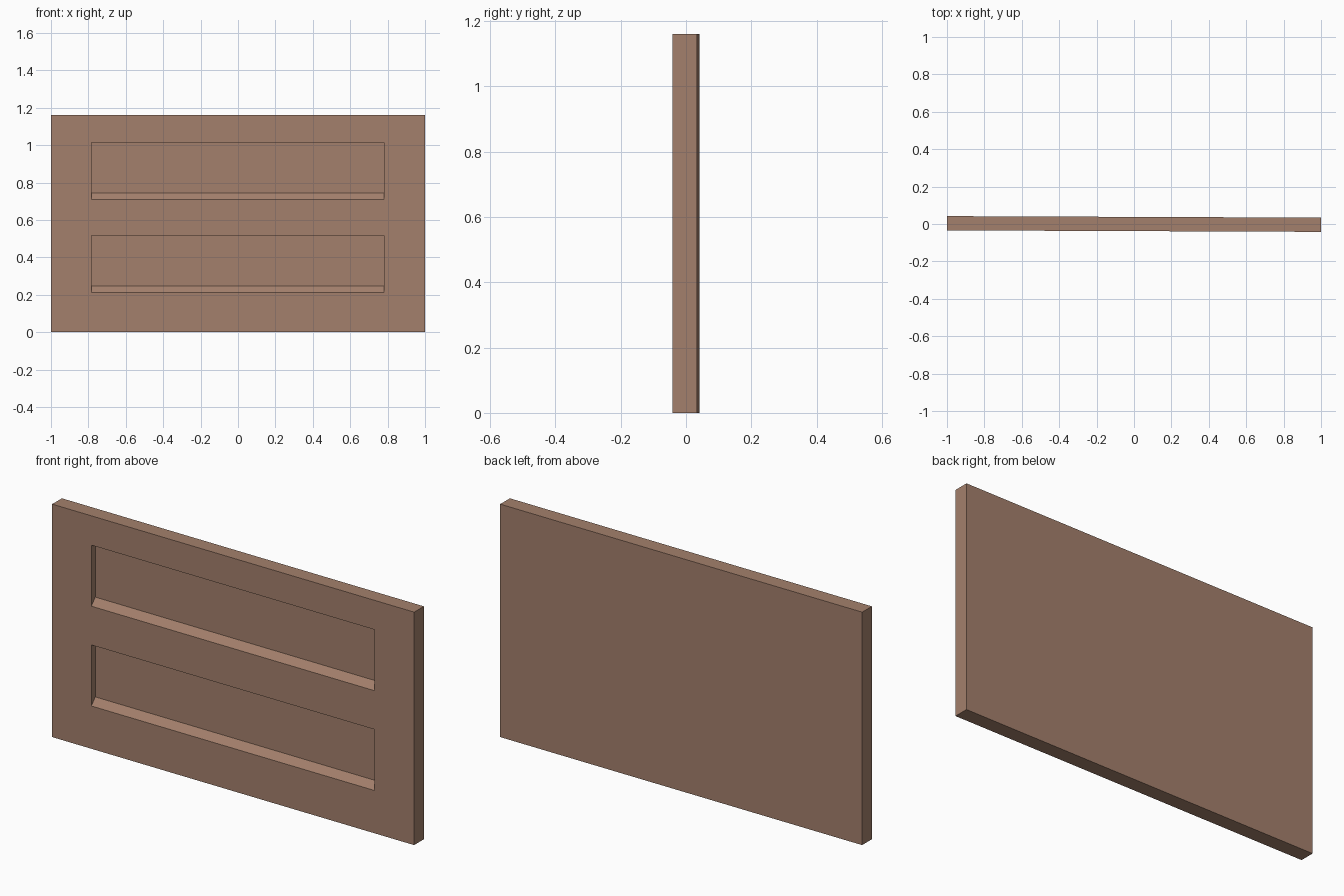
import bpy, bmesh

if "Cube" in bpy.data.objects:
    bpy.data.objects.remove(bpy.data.objects["Cube"])

W, H, T = 1.0, 1.16, 0.038          # half width, height, half thickness
DEPTH, SILL = 0.03, 0.034           # recess depth, rise of sloped sill
XS = [-W, -0.783, 0.781, W]
ZS = [0.0, 0.213, 0.517, 0.71, 1.014, H]

wood = bpy.data.materials.new("brown_wood")
wood.diffuse_color = (0.37, 0.216, 0.15, 1)
wood.use_nodes = True
wood.node_tree.nodes["Principled BSDF"].inputs["Base Color"].default_value = wood.diffuse_color

bm = bmesh.new()


def quad(*pts):
    bm.faces.new([bm.verts.new(p) for p in pts])


# front face as a grid, with two cells sunk into recesses
for i in range(3):
    for j in range(5):
        x0, x1, z0, z1 = XS[i], XS[i + 1], ZS[j], ZS[j + 1]
        front = [(x0, -T, z0), (x1, -T, z0), (x1, -T, z1), (x0, -T, z1)]
        if i == 1 and j in (1, 3):
            y, zs = -T + DEPTH, z0 + SILL
            inner = [(x0, y, zs), (x1, y, zs), (x1, y, z1), (x0, y, z1)]
            quad(*inner)
            for k in range(4):
                n = (k + 1) % 4
                quad(front[k], front[n], inner[n], inner[k])
        else:
            quad(*front)

# edges of the board, split to match the front grid
for x in (-W, W):
    for a, b in zip(ZS, ZS[1:]):
        quad((x, -T, a), (x, T, a), (x, T, b), (x, -T, b))
for z in (0, H):
    for a, b in zip(XS, XS[1:]):
        quad((a, -T, z), (b, -T, z), (b, T, z), (a, T, z))

# back face closes the remaining boundary
bmesh.ops.remove_doubles(bm, verts=bm.verts, dist=1e-5)
rim = [e for e in bm.edges if e.is_boundary]
bmesh.ops.contextual_create(bm, geom=rim)
bmesh.ops.dissolve_limit(bm, angle_limit=0.001, verts=bm.verts, edges=[])
bmesh.ops.recalc_face_normals(bm, faces=bm.faces)

mesh = bpy.data.meshes.new("recessed_panel")
bm.to_mesh(mesh)
bm.free()
mesh.materials.append(wood)
panel = bpy.data.objects.new("recessed_panel", mesh)
bpy.context.collection.objects.link(panel)
panel.rotation_euler.z = -0.004     # board sits very slightly askew
